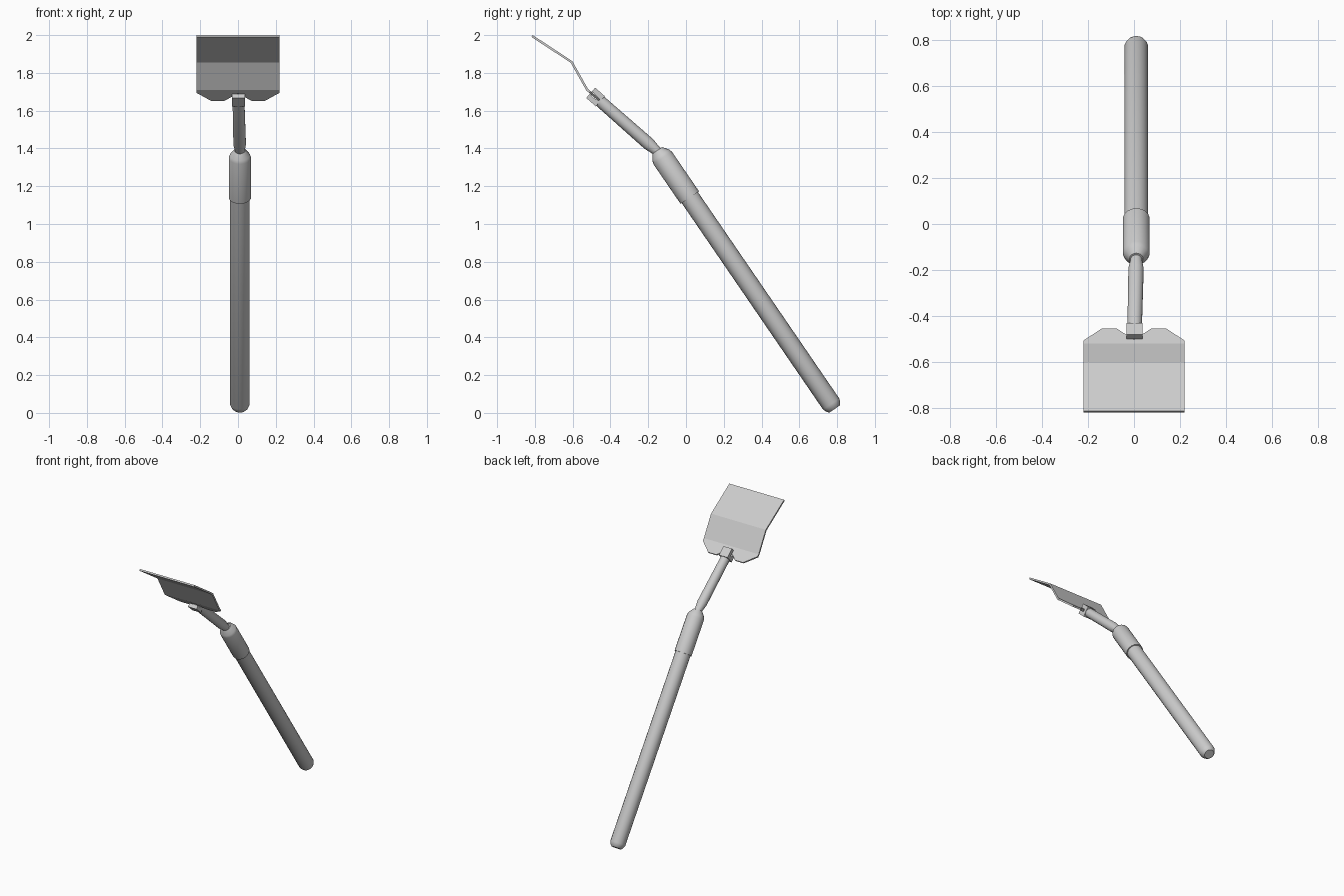
import bpy, bmesh, math
from mathutils import Vector

if "Cube" in bpy.data.objects:
    bpy.data.objects.remove(bpy.data.objects["Cube"])


def finish(name, bm, smooth=False):
    bmesh.ops.recalc_face_normals(bm, faces=bm.faces)
    me = bpy.data.meshes.new(name)
    bm.to_mesh(me)
    bm.free()
    ob = bpy.data.objects.new(name, me)
    bpy.context.collection.objects.link(ob)
    if smooth:
        bpy.ops.object.select_all(action='DESELECT')
        ob.select_set(True)
        bpy.context.view_layer.objects.active = ob
        bpy.ops.object.shade_smooth_by_angle(angle=math.radians(28))
    return ob


def tube(name, origin, direction, rings, sides=18):
    """Closed round bar: rings are (distance along axis, radius)."""
    origin, d = Vector(origin), Vector(direction).normalized()
    a = d.cross(Vector((1, 0, 0))).normalized()
    b = d.cross(a)
    bm = bmesh.new()
    loops = []
    for t, r in rings:
        loops.append([bm.verts.new(origin + d * t + r * (
            a * math.cos(2 * math.pi * i / sides) + b * math.sin(2 * math.pi * i / sides)))
            for i in range(sides)])
    for p, q in zip(loops, loops[1:]):
        for i in range(sides):
            j = (i + 1) % sides
            bm.faces.new((p[i], p[j], q[j], q[i]))
    bm.faces.new(loops[0])
    bm.faces.new(loops[-1])
    return finish(name, bm, True)


# Handle with a chamfered butt, and the thicker collar on the same axis
axis = (0, -0.565, 0.825)
base = (0.01, 0.02, 1.14)
tube("handle", base, axis, [(-1.357, 0.033), (-1.345, 0.044), (-1.325, 0.052), (0.05, 0.052)])
tube("collar", base, axis, [(0, 0.046), (0, 0.059), (0.255, 0.059), (0.272, 0.053), (0.303, 0.03)])

# Neck, narrow where it enters the collar
neck_start, socket = Vector((0.01, -0.145, 1.378)), Vector((0.002, -0.479, 1.672))
neck_dir = socket - neck_start
tube("neck", neck_start, neck_dir,
     [(-0.01, 0.025), (0.02, 0.026), (0.07, 0.034), (neck_dir.length - 0.02, 0.032)], 14)

# Slotted socket that clamps the blade
u, w = Vector((0, -0.75, 0.66)), Vector((0, 0.66, 0.75))
profile = [(-0.034, -0.036), (0.034, -0.036), (0.034, -0.009), (-0.008, -0.009),
           (-0.008, 0.009), (0.034, 0.009), (0.034, 0.036), (-0.034, 0.036)]
bm = bmesh.new()
face = bm.faces.new([bm.verts.new(socket + u * p + w * q - Vector((0.034, 0, 0)))
                     for p, q in profile])
ext = bmesh.ops.extrude_face_region(bm, geom=[face])
bmesh.ops.translate(bm, vec=(0.068, 0, 0),
                    verts=[v for v in ext["geom"] if isinstance(v, bmesh.types.BMVert)])
bm.faces.ensure_lookup_table()
finish("socket", bm)

# Bent blade with notched lower edge: half sheet, mirrored and thickened
bm = bmesh.new()
V = lambda x, y, z: bm.verts.new((x, y, z))
bends = [(-0.524, 1.712), (-0.606, 1.858), (-0.815, 1.995)]
rows = [(V(0, *p), V(0.22, *p)) for p in bends]
lower = [V(0, -0.506, 1.695), V(0.075, -0.458, 1.655), V(0.14, -0.458, 1.655), V(0.22, -0.51, 1.699)]
bm.faces.new(lower + [rows[0][1], rows[0][0]])
for (a, b), (c, d) in zip(rows, rows[1:]):
    bm.faces.new((a, b, d, c))
blade = finish("blade", bm)
mirror = blade.modifiers.new("mirror", 'MIRROR')
mirror.use_clip = True
solid = blade.modifiers.new("thickness", 'SOLIDIFY')
solid.thickness = 0.012
solid.offset = 0
